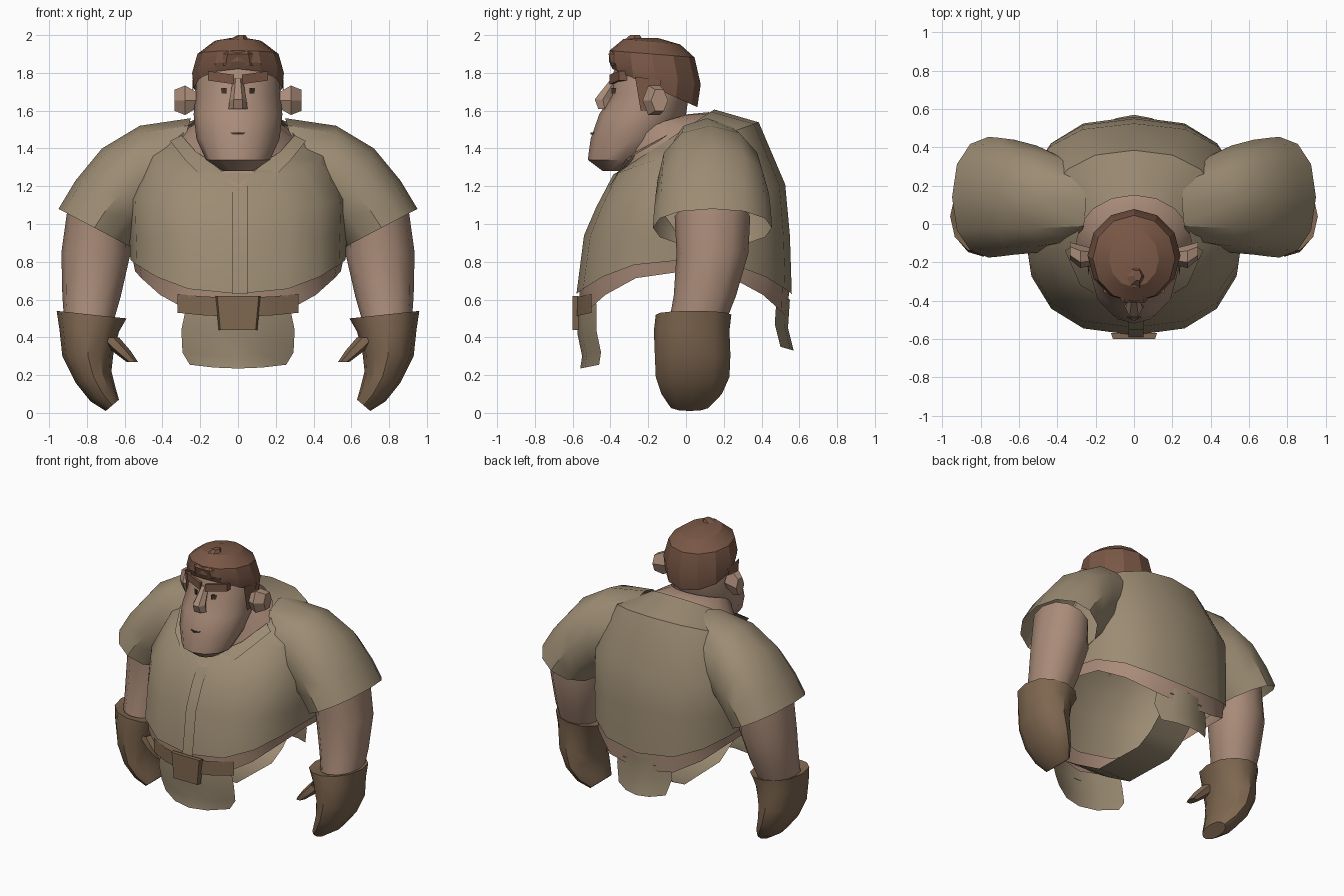
import bpy, bmesh
from math import sin, cos, pi, copysign

if "Cube" in bpy.data.objects:
    bpy.data.objects.remove(bpy.data.objects["Cube"])

def mat(name, r, g, b):
    m = bpy.data.materials.new(name)
    m.diffuse_color = (r, g, b, 1)
    m.use_nodes = True
    m.node_tree.nodes["Principled BSDF"].inputs["Base Color"].default_value = m.diffuse_color
    return m

SHIRT = mat("cloth", .33, .26, .17)
SKIN = mat("skin", .40, .26, .19)
HAIR = mat("hair", .19, .095, .06)
LEATHER = mat("leather", .21, .135, .08)
DARK = mat("dark", .06, .04, .03)

def finish(name, bm, m, mirror=False, angle=35):
    bmesh.ops.recalc_face_normals(bm, faces=bm.faces[:])
    me = bpy.data.meshes.new(name)
    bm.to_mesh(me)
    bm.free()
    me.materials.append(m)
    ob = bpy.data.objects.new(name, me)
    bpy.context.collection.objects.link(ob)
    if mirror:
        ob.modifiers.new("mirror", 'MIRROR').use_clip = False
    for o in bpy.context.selected_objects:
        o.select_set(False)
    ob.select_set(True)
    bpy.context.view_layer.objects.active = ob
    bpy.ops.object.shade_smooth_by_angle(angle=angle * pi / 180)
    return ob

def loft(name, rows, m, closed=True, cap0=False, cap1=False, mirror=False, angle=35):
    bm = bmesh.new()
    vs = [[bm.verts.new(p) for p in r] for r in rows]
    n = len(vs[0])
    for a, b in zip(vs, vs[1:]):
        for i in range(n if closed else n - 1):
            j = (i + 1) % n
            bm.faces.new((a[i], a[j], b[j], b[i]))
    if cap0:
        bm.faces.new(vs[0])
    if cap1:
        bm.faces.new(vs[-1])
    return finish(name, bm, m, mirror, angle)

def power(v, e):
    return copysign(abs(v) ** (2 / e), v)

def ring(z, cy, rx, ry, tilt=0, dip=0, e=2.0, n=16, cx=0):
    """Horizontal ring; tilt slopes it along y, dip lowers front and back."""
    out = []
    for i in range(n):
        a = 2 * pi * i / n
        x, y = rx * power(cos(a), e), ry * power(sin(a), e)
        out.append((cx + x, cy + y, z + tilt * y - dip * sin(a) ** 2))
    return out

def limb(ox, oz, ix, iz, cy, ry, n=12):
    """Ring spanned between an outer and an inner point in the xz plane."""
    out = []
    for i in range(n):
        a = 2 * pi * i / n
        c = cos(a)
        out.append(((ox + ix) / 2 + (ox - ix) / 2 * c, cy + ry * power(sin(a), 2.3),
                    (oz + iz) / 2 + (oz - iz) / 2 * c))
    return out

# shirt body: open shell with tilted neckline and arched hem
loft("shirt_body", [
    ring(1.45, -.09, .30, .24, .65),
    ring(1.40, 0, .47, .385, .36, e=2.3),
    ring(1.15, .025, .58, .50, .12, e=2.5),
    ring(.94, .005, .575, .545, e=2.5),
    ring(.81, -.01, .57, .57, dip=.18, e=2.5)], SHIRT)

# bare waist below the shirt, open at the leg holes
loft("waist", [
    ring(.83, -.01, .56, .555, dip=.18, e=2.5),
    ring(.75, -.01, .545, .55, dip=.25, e=2.5)], SKIN)

# strip between the legs
path = [(-.54, .52), (-.42, .44), (-.2, .31), (.2, .30), (.32, .36), (.45, .48), (.53, .56)]
loft("crotch_strip", [[(x, y, z) for x in (-.13, 0, .13)] for y, z in path], SHIRT, closed=False)

# hanging cloth flaps, front and back
def flap(name, half, rows, bend):
    loft(name, [[(t * half * w, y + bend * t * t, z + .02 * t * t) for t in (-1, -.5, 0, .5, 1)]
                for z, y, w in rows], SHIRT, closed=False)

flap("front_flap", .30, [(.56, -.575, .9), (.42, -.575, 1), (.30, -.55, .98), (.235, -.56, .85)], .10)
flap("back_flap", .22, [(.60, .55, .9), (.45, .54, 1), (.33, .57, .85)], -.07)

# belt and buckle plate
loft("belt", [[(.32 * t, -.59 + .09 * t * t, z + .02 * t * t) for t in (-1, -.6, -.2, .2, .6, 1)]
              for z in (.61, .51)], LEATHER, closed=False)
loft("buckle", [[(x, y, z) for x, z in ((-w, .62), (w, .62), (w * .85, .44), (-w * .85, .44))]
                for y, w in ((-.57, .12), (-.60, .11))], LEATHER, cap1=True)

# sleeves
loft("sleeves", [
    limb(.25, 1.56, .42, .98, .11, .22),
    limb(.52, 1.52, .50, .95, .13, .28),
    limb(.72, 1.40, .53, .92, .14, .30),
    limb(.86, 1.23, .55, .90, .14, .31),
    limb(.95, 1.08, .57, .88, .14, .315)], SHIRT, mirror=True)

# arms
loft("arms", [
    limb(.90, 1.10, .58, .98, .14, .20),
    limb(.935, .85, .57, .84, .14, .19),
    limb(.93, .62, .62, .62, .10, .165),
    limb(.92, .48, .66, .48, .06, .15)], SKIN, mirror=True)

# gloves: flared cuff, then a curled fist
loft("gloves", [
    limb(.91, .52, .66, .50, .05, .15),
    limb(.96, .54, .59, .50, .04, .20),
    limb(.945, .44, .63, .43, .03, .20),
    limb(.93, .30, .66, .31, .035, .20),
    limb(.86, .16, .67, .22, .035, .195),
    limb(.78, .06, .65, .14, .03, .16),
    limb(.70, .01, .63, .07, .02, .11)], LEATHER, cap1=True, mirror=True)
loft("thumbs", [
    ring(.40, -.05, .06, .07, n=6, cx=.69),
    ring(.33, -.07, .05, .06, n=6, cx=.62),
    ring(.27, -.08, .03, .04, n=6, cx=.56)], LEATHER, cap1=True, mirror=True)

# neck and upper chest
loft("neck", [
    ring(1.41, -.09, .32, .25, .65),
    ring(1.46, -.10, .28, .22, .6),
    ring(1.53, -.16, .20, .17, .3)], SKIN)

# collar lapels and open chest patch
loft("collar", [[(.30, -.10, 1.47), (.22, -.27, 1.38), (.04, -.35, 1.27)],
                [(.36, -.14, 1.44), (.28, -.32, 1.34), (.13, -.41, 1.19)]],
     SHIRT, closed=False, mirror=True)
loft("chest_patch", [[(-.11, -.35, 1.30), (.11, -.35, 1.30)],
                     [(-.01, -.425, 1.19), (.01, -.425, 1.19)]], SKIN, closed=False)

# shirt placket
loft("placket", [[(-.03, y, z), (.05, y, z)] for y, z in
                 ((-.42, 1.2), (-.485, 1.09), (-.55, .94), (-.59, .63))], SHIRT, closed=False)

# head with a heavy jaw
loft("head", [
    ring(1.28, -.36, .08, .08, n=12),
    ring(1.34, -.345, .17, .175, n=12),
    ring(1.45, -.285, .22, .22, n=12),
    ring(1.58, -.23, .235, .23, n=12),
    ring(1.68, -.19, .225, .205, n=12),
    ring(1.80, -.175, .22, .21, n=12),
    ring(1.92, -.18, .16, .16, n=12)], SKIN, cap0=True, cap1=True)

# hair cap, higher at the forehead, with a quiff
loft("hair", [
    ring(1.72, -.165, .235, .225, -.45, n=12),
    ring(1.80, -.165, .243, .243, -.25, n=12),
    ring(1.90, -.18, .215, .225, -.08, n=12),
    ring(1.965, -.18, .13, .15, -.1, n=12),
    ring(1.985, -.20, .04, .05, n=12)], HAIR, cap1=True, angle=25)
loft("quiff", [
    ring(1.84, -.34, .13, .06, n=6),
    ring(1.90, -.35, .11, .07, n=6),
    ring(1.97, -.28, .06, .06, n=6),
    ring(2.0, -.27, .02, .03, n=6, cx=.02)], HAIR, cap0=True, cap1=True, angle=15)
loft("sideburns", [[(.235, -.27, 1.78), (.24, -.13, 1.76)],
                   [(.24, -.24, 1.60), (.24, -.17, 1.60)]], HAIR, closed=False, mirror=True)

# ears
loft("ears", [[(x, -.17 + lean + d * cos(2 * pi * i / 6), 1.655 + h * sin(2 * pi * i / 6)) for i in range(6)]
              for x, d, h, lean in ((.22, .045, .05, 0), (.28, .06, .09, 0), (.335, .045, .065, .03))],
     SKIN, cap1=True, mirror=True, angle=20)

# nose, brows, eyes and mouth
loft("nose", [ring(1.77, -.37, .025, .03, n=6), ring(1.66, -.44, .045, .05, n=6),
              ring(1.61, -.43, .05, .04, n=6)], SKIN, cap0=True, cap1=True, angle=15)

def plate(name, x0, x1, z0, z1, y0, y1, m, skew=0):
    loft(name, [[(x0, y, z0), (x1, y + .05, z0 + skew), (x1, y + .05, z1 + skew), (x0, y, z1)]
                for y in (y1, y0)], m, cap1=True, mirror=True, angle=10)

plate("brows", .02, .16, 1.74, 1.79, -.405, -.35, HAIR, .02)
plate("eyes", .06, .12, 1.69, 1.72, -.395, -.34, DARK)
plate("mouth", 0, .09, 1.475, 1.485, -.505, -.46, DARK)
